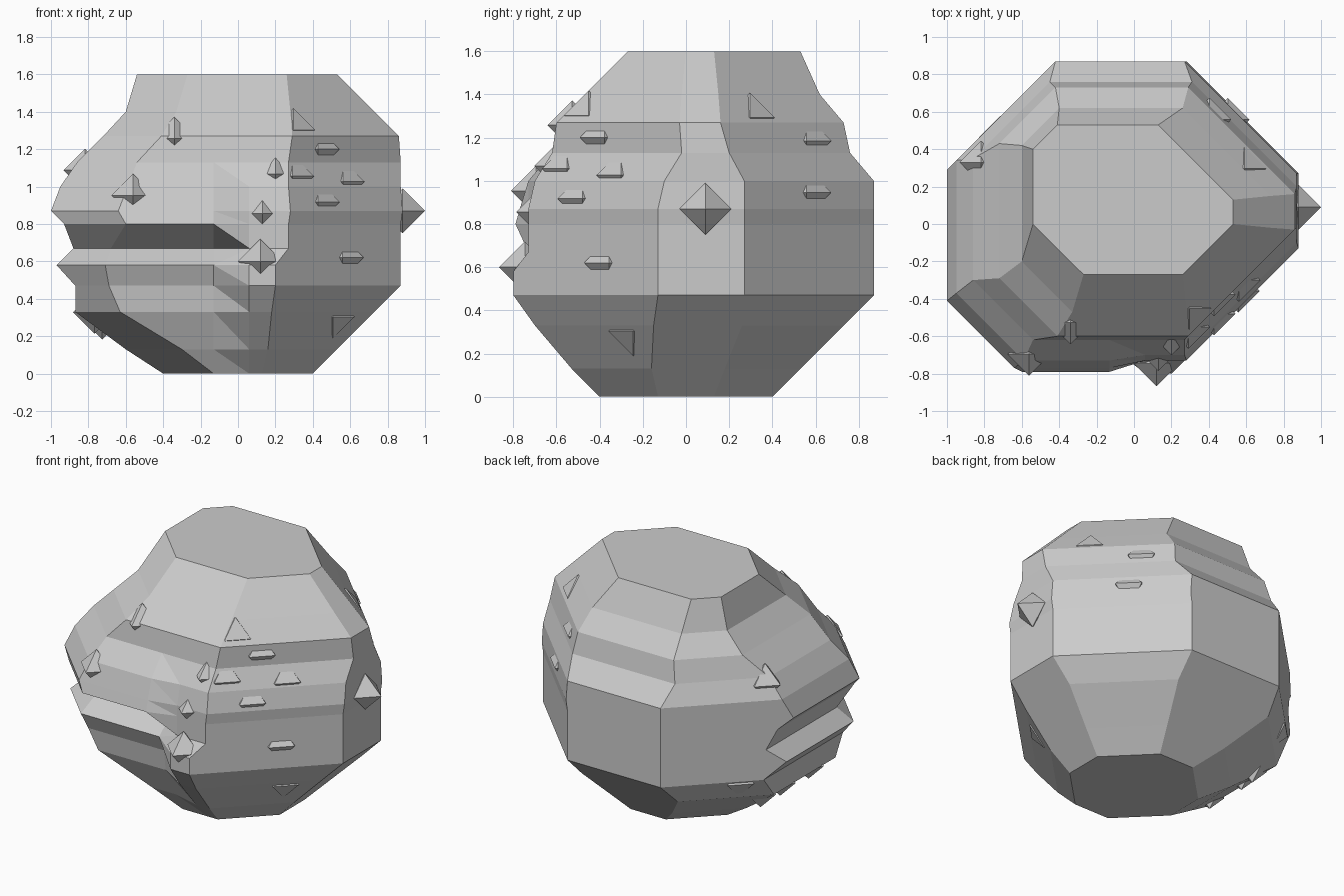
import bpy, bmesh
from mathutils import Vector
from mathutils.bvhtree import BVHTree

if "Cube" in bpy.data.objects:
    bpy.data.objects.remove(bpy.data.objects["Cube"])

# Horizontal sections: z, left, right, front-left y, front y, back y,
# then corner chamfers: front-left, front-right, back-right, back-left
SECTIONS = [
    (0.00, -.40, .40, -.40, -.40, .40, .27, .27, .27, .27),
    (0.13, -.60, .53, -.48, -.53, .53, .30, .37, .35, .33),
    (0.33, -.87, .73, -.58, -.70, .73, .24, .55, .47, .42),
    (0.47, -.87, .87, -.60, -.80, .87, .18, .67, .60, .45),
    (0.58, -.97, .87, -.65, -.80, .87, .26, .67, .60, .55),
    (0.67, -.88, .87, -.54, -.73, .87, .20, .60, .60, .46),
    (0.80, -.93, .87, -.79, -.73, .87, .33, .60, .60, .51),
    (0.87, -1.0, .88, -.77, -.73, .87, .36, .60, .60, .58),
    (1.00, -.95, .87, -.73, -.70, .87, .36, .60, .60, .53),
    (1.13, -.86, .87, -.62, -.62, .76, .32, .60, .56, .41),
    (1.27, -.72, .86, -.60, -.60, .73, .31, .57, .57, .30),
    (1.40, -.60, .73, -.47, -.47, .62, .27, .45, .47, .20),
    (1.60, -.54, .53, -.27, -.27, .53, .27, .27, .40, .13),
]


def section(bm, z, x0, x1, yl, yf, yb, fl, fr, br, bl):
    pts = [(x0, yl + fl), (x0 + fl, yl), (-.13, yl), (.06, yf),
           (x1 - fr, yf), (x1, yf + fr), (x1, yb - br), (x1 - br, yb),
           (x0 + bl, yb), (x0, yb - bl)]
    return [bm.verts.new((x, y, z)) for x, y in pts]


def make_object(name, bm):
    bmesh.ops.recalc_face_normals(bm, faces=bm.faces)
    mesh = bpy.data.meshes.new(name)
    bm.to_mesh(mesh)
    ob = bpy.data.objects.new(name, mesh)
    bpy.context.collection.objects.link(ob)
    return ob


# Main boulder, lofted through the sections, with the groove at front left
bm = bmesh.new()
rings = [section(bm, *s) for s in SECTIONS]
for a, b in zip(rings, rings[1:]):
    for i in range(10):
        j = (i + 1) % 10
        bm.faces.new((a[i], a[j], b[j], b[i]))
bm.faces.new(rings[0][::-1])
bm.faces.new(rings[-1])
bmesh.ops.triangulate(bm, faces=[f for f in bm.faces if len(f.verts) == 4])
tree = BVHTree.FromBMesh(bm)
rock = make_object("boulder", bm)
bm.free()


# Eight-sided pointed knob
def octahedron(bm, c, r=.115):
    v = [bm.verts.new(Vector(c) + Vector(d) * r) for d in
         ((1, 0, 0), (0, 1, 0), (-1, 0, 0), (0, -1, 0), (0, 0, 1), (0, 0, -1))]
    for i in range(4):
        j = (i + 1) % 4
        bm.faces.new((v[i], v[j], v[4]))
        bm.faces.new((v[j], v[i], v[5]))


# Knobs dropped onto the surface from three sides: (position along side, z)
SIDES = [
    ((0, -1, 0), [(.33, 1.34), (.47, 1.2), (.2, 1.1), (.33, 1.08), (.47, .93),
                  (.6, 1.05), (.13, .87), (-.6, .98), (-.34, 1.3)]),
    ((1, 0, 0), [(.33, 1.33), (-.4, .62), (.6, .95), (.6, 1.2), (-.28, .27)]),
    ((-1, 0, 0), [(.33, 1.13), (.5, .42), (.1, .28), (-.2, .28), (.25, .25)]),
]
bm = bmesh.new()
for side, spots in SIDES:
    out = Vector(side)
    for a, z in spots:
        start = Vector((a, 0, z)) if side[1] else Vector((0, a, z))
        hit, normal, *_ = tree.ray_cast(start + out * 3, -out)
        if hit:
            octahedron(bm, hit - normal * .06)
# Outermost tips: right point and front beak
for c in [(.88, .09, .87), (.12, -.747, .6)]:
    octahedron(bm, c, .12)
# Keep every knob inside the overall bounds
for v in bm.verts:
    v.co.x = max(-.995, min(1, v.co.x))
    v.co.y = max(-.867, min(.865, v.co.y))
knobs = make_object("surface_knobs", bm)
bm.free()
knobs.hide_render = True
knobs.hide_set(True)

# Fuse the knobs into the boulder
mod = rock.modifiers.new("fuse_knobs", 'BOOLEAN')
mod.operation = 'UNION'
mod.solver = 'EXACT'
mod.use_self = True
mod.object = knobs
